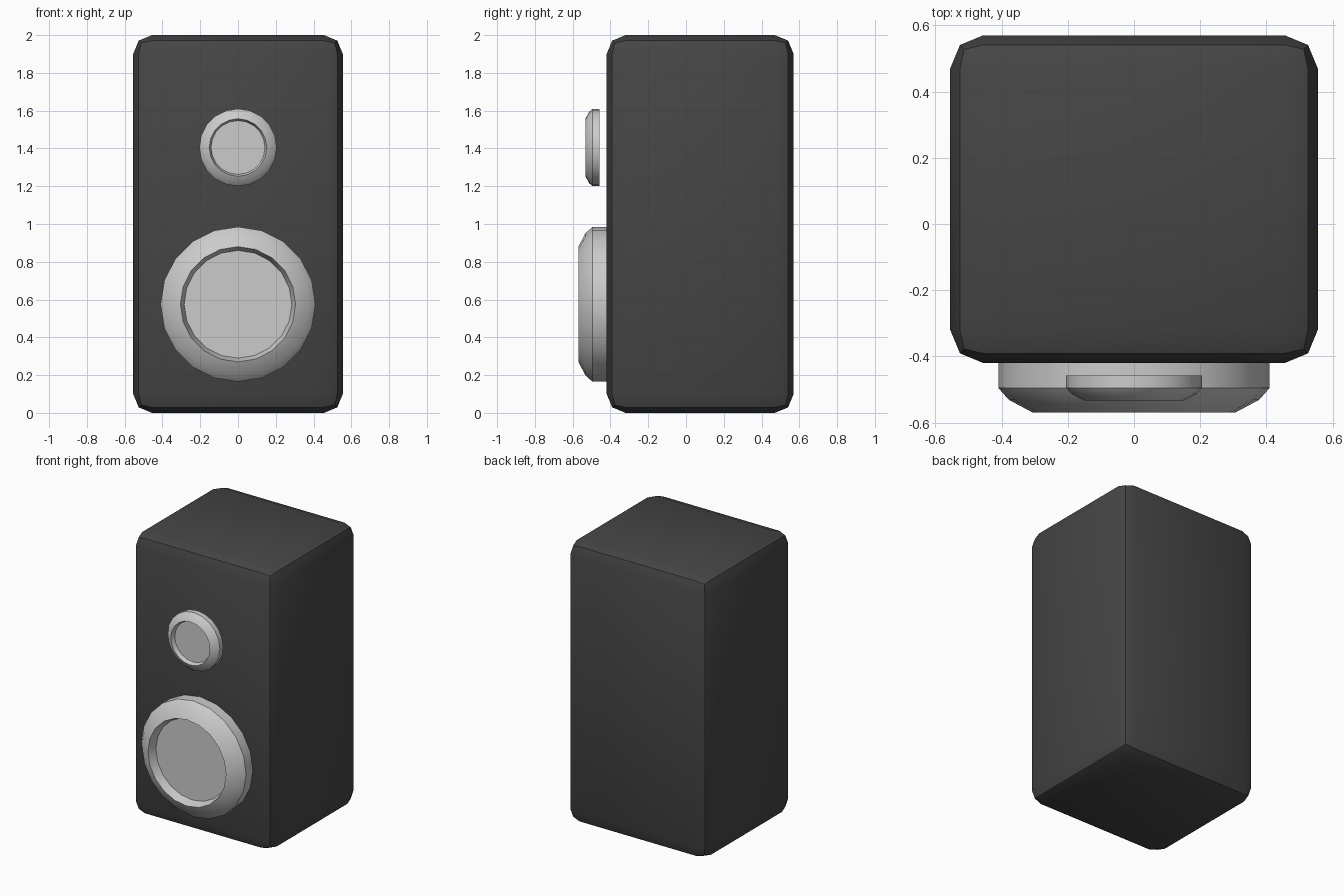
import bpy, bmesh
from math import cos, sin, tau, radians

if "Cube" in bpy.data.objects:
    bpy.data.objects.remove(bpy.data.objects["Cube"])


def finish(bm, name):
    bmesh.ops.recalc_face_normals(bm, faces=bm.faces)
    mesh = bpy.data.meshes.new(name)
    bm.to_mesh(mesh)
    bm.free()
    obj = bpy.data.objects.new(name, mesh)
    bpy.context.collection.objects.link(obj)
    bpy.ops.object.select_all(action='DESELECT')
    obj.select_set(True)
    bpy.context.view_layer.objects.active = obj
    bpy.ops.object.shade_smooth_by_angle(angle=radians(30))
    return obj


# Cabinet: box with rounded two-segment edges
bm = bmesh.new()
bmesh.ops.create_cube(bm, size=1)
bmesh.ops.scale(bm, vec=(1.11, 0.99, 2.0), verts=bm.verts)
bmesh.ops.translate(bm, vec=(0, 0.075, 1.0), verts=bm.verts)
bmesh.ops.bevel(bm, geom=bm.edges[:], offset=0.1, segments=2, profile=0.5,
                affect='EDGES')
cabinet = finish(bm, "cabinet")
mat = bpy.data.materials.new("dark_cabinet")
mat.diffuse_color = (0.06, 0.06, 0.06, 1)
mat.use_nodes = True
mat.node_tree.nodes["Principled BSDF"].inputs["Base Color"].default_value = mat.diffuse_color
cabinet.data.materials.append(mat)

# Speaker driver profile: (radius, depth), from the back to the recessed cone
PROFILE = [(0.41, 0.075), (0.41, 0.0), (0.378, -0.036), (0.305, -0.075),
           (0.285, -0.015)]
SIDES = 20


def driver(name, z, scale):
    bm = bmesh.new()
    rings = []
    for r, y in PROFILE:
        rings.append([bm.verts.new((r * scale * cos(tau * i / SIDES),
                                    -0.495 + y * scale,
                                    z + r * scale * sin(tau * i / SIDES)))
                      for i in range(SIDES)])
    for a, b in zip(rings, rings[1:]):
        for i in range(SIDES):
            j = (i + 1) % SIDES
            bm.faces.new((a[i], a[j], b[j], b[i]))
    bm.faces.new(rings[0])
    bm.faces.new(rings[-1])
    return finish(bm, name)


# Woofer and half-size tweeter
driver("woofer", 0.575, 1.0)
driver("tweeter", 1.405, 0.5)
